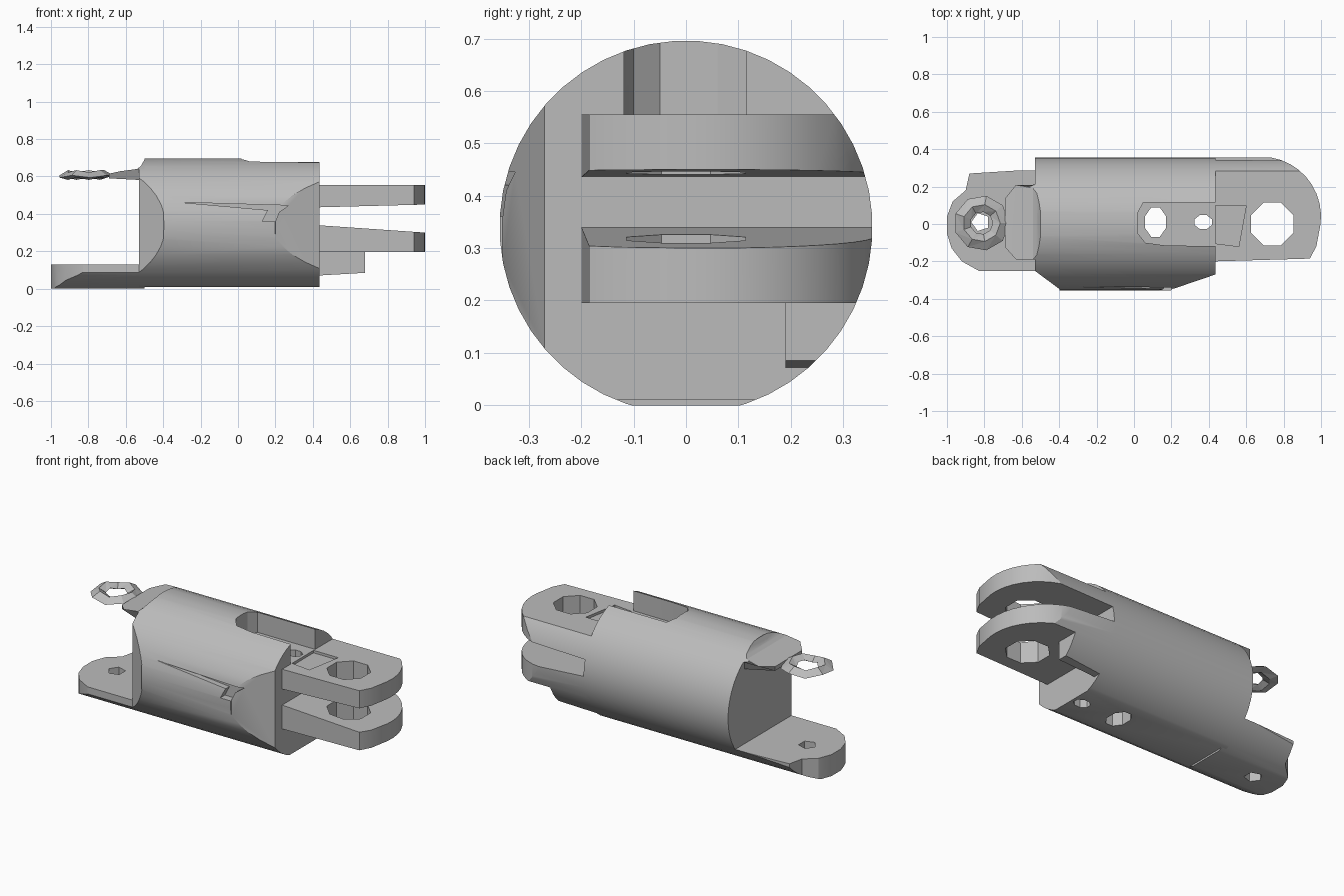
import bpy, bmesh, math
from mathutils import Vector

old = bpy.data.objects.get("Cube")
if old:
    bpy.data.objects.remove(old, do_unlink=True)

grey = bpy.data.materials.new("plain grey")
grey.use_nodes = True
GREY = (0.5, 0.5, 0.5, 1)
grey.diffuse_color = GREY
grey.node_tree.nodes["Principled BSDF"].inputs["Base Color"].default_value = GREY

AXIS_Z, RADIUS = 0.34, 0.356


def prism(name, pts, axis, lo, hi):
    """Extrude a flat outline along the x, y or z axis."""
    place = {"x": lambda p, d: (d, p[0], p[1]),
             "y": lambda p, d: (p[0], d, p[1]),
             "z": lambda p, d: (p[0], p[1], d)}[axis]
    bm = bmesh.new()
    ends = [[bm.verts.new(place(p, d)) for p in pts] for d in (lo, hi)]
    for ring in ends:
        bm.faces.new(ring)
    n = len(pts)
    for i in range(n):
        j = (i + 1) % n
        bm.faces.new((ends[0][i], ends[0][j], ends[1][j], ends[1][i]))
    bmesh.ops.recalc_face_normals(bm, faces=bm.faces)
    mesh = bpy.data.meshes.new(name)
    bm.to_mesh(mesh)
    bm.free()
    mesh.materials.append(grey)
    ob = bpy.data.objects.new(name, mesh)
    bpy.context.collection.objects.link(ob)
    return ob


def circle(cx, cy, r, n, ry=None, turn=0.5):
    return [(cx + r * math.cos(math.tau * (i + turn) / n),
             cy + (ry or r) * math.sin(math.tau * (i + turn) / n)) for i in range(n)]


def combine(ob, tool, operation="DIFFERENCE"):
    """Apply a boolean and throw the tool away."""
    mod = ob.modifiers.new("cut", "BOOLEAN")
    mod.operation, mod.solver, mod.object = operation, "EXACT", tool
    bpy.context.view_layer.update()
    deps = bpy.context.evaluated_depsgraph_get()
    mesh = bpy.data.meshes.new_from_object(ob.evaluated_get(deps))
    ob.modifiers.clear()
    ob.data = mesh
    bpy.data.objects.remove(tool, do_unlink=True)


def round_off(ob):
    """Keep only what lies inside the long round bar."""
    bar = prism("bar", circle(0, AXIS_Z, RADIUS, 48), "x", -1.2, 1.2)
    combine(ob, bar, "INTERSECT")


def finish(ob, smooth=True):
    bpy.ops.object.select_all(action="DESELECT")
    ob.select_set(True)
    bpy.context.view_layer.objects.active = ob
    if smooth:
        bpy.ops.object.shade_smooth_by_angle(angle=math.radians(25))


# Round body, chamfered at both front corners
body = prism("body", [(-0.53, 0.4), (-0.53, -0.25), (-0.4, -0.347), (-0.38, -0.4),
                      (0.18, -0.4), (0.2, -0.35), (0.435, -0.27), (0.435, 0.4)],
             "z", 0.01, 0.8)
round_off(body)

# Scooped upper edge above the left end
combine(body, prism("scoop", [(-0.6, 0.63), (-0.54, 0.64), (-0.52, 0.655),
                              (-0.5, 0.69), (-0.5, 0.8), (-0.6, 0.8)], "y", -0.5, 0.5))

# Top slot with a cut-corner end
combine(body, prism("slot", [(0.02, -0.05), (0.06, -0.1), (0.17, -0.115), (0.6, -0.12),
                             (0.6, 0.115), (0.05, 0.115), (0.02, 0.06)], "z", 0.555, 0.8))

# Shallow tapering groove in the front
combine(body, prism("groove", [(-0.31, 0.462), (0.27, 0.445), (0.22, 0.41),
                               (0.2, 0.36), (0.13, 0.36), (0.16, 0.42)],
                    "y", -0.5, -0.31))

# Two upright holes through the slot floor
for x, rx, ry in ((0.115, 0.06, 0.085), (0.37, 0.05, 0.04)):
    combine(body, prism("hole", circle(x, 0.01, rx, 8, ry), "z", -0.1, 0.7))
finish(body)

# Pair of rounded fork lugs, tapering toward the tip
LUG = [(0.42, -0.2), (0.94, -0.185), (0.975, -0.12)]
LUG += [(0.68 + 0.32 * math.cos(a), 0.04 + 0.32 * math.sin(a))
        for a in (math.radians(-7 + 97 * i / 10) for i in range(11))]
LUG += [(0.42, 0.36)]
for name, lo, hi, slope in (("upper_lug", 0.435, 0.555, 0.015),
                            ("lower_lug", 0.195, 0.34, -0.04)):
    lug = prism(name, LUG, "z", lo, hi)
    inner = lo if slope > 0 else hi
    for v in lug.data.vertices:
        if abs(v.co.z - inner) < 1e-4:
            v.co.z += slope * (v.co.x - 0.42) / 0.58
    round_off(lug)
    combine(lug, prism("pin_hole", circle(0.74, 0, 0.123, 8), "z", 0, 0.8))
    if name == "upper_lug":
        combine(lug, prism("dent", [(0.4, -0.1), (0.56, -0.12), (0.6, 0.1), (0.4, 0.1)],
                           "z", 0.54, 0.6))
    finish(lug)

# Short ledge below the lower lug, at the back
ledge = prism("back_ledge", [(0.42, 0.07), (0.68, 0.085), (0.68, 0.2), (0.42, 0.2)],
              "y", 0.19, 0.4)
round_off(ledge)
finish(ledge)

# Lower tongue with a rounded tip
tongue = prism("lower_tongue", [(-0.5, 0.29), (-0.64, 0.285), (-0.88, 0.27), (-0.9, 0.18),
                                (-0.97, 0.12), (-1, 0.04), (-1, -0.05), (-0.975, -0.13),
                                (-0.92, -0.2), (-0.83, -0.25), (-0.5, -0.25)],
               "z", 0, 0.13)
round_off(tongue)
combine(tongue, prism("tongue_hole", circle(-0.82, 0.01, 0.05, 5), "z", -0.1, 0.3))
finish(tongue)

# Upper neck, sloping down from the body
neck = prism("upper_neck", [(-0.69, 0.59), (-0.5, 0.58), (-0.5, 0.69), (-0.52, 0.655),
                            (-0.54, 0.64), (-0.63, 0.628), (-0.69, 0.615)],
             "y", -0.19, 0.21)
for v in neck.data.vertices:
    if v.co.x < -0.65:
        v.co.y *= 0.65
round_off(neck)
finish(neck)

# Faceted eye ring at the end of the neck
bm = bmesh.new()
N = 9
section = [(0.148, 0.6), (0.1, 0.628), (0.06, 0.605), (0.1, 0.588)]
rings = []
for i in range(N):
    a = math.tau * i / N
    rings.append([bm.verts.new((-0.815 + r * math.cos(a), 0.005 + r * math.sin(a),
                                z + 0.006 * (-1) ** i)) for r, z in section])
for i in range(N):
    p, q = rings[i], rings[(i + 1) % N]
    for k in range(4):
        m = (k + 1) % 4
        bm.faces.new((p[k], q[k], q[m]))
        bm.faces.new((p[k], q[m], p[m]))
bmesh.ops.recalc_face_normals(bm, faces=bm.faces)
mesh = bpy.data.meshes.new("eye_ring")
bm.to_mesh(mesh)
bm.free()
mesh.materials.append(grey)
ring = bpy.data.objects.new("eye_ring", mesh)
bpy.context.collection.objects.link(ring)
finish(ring, smooth=False)
